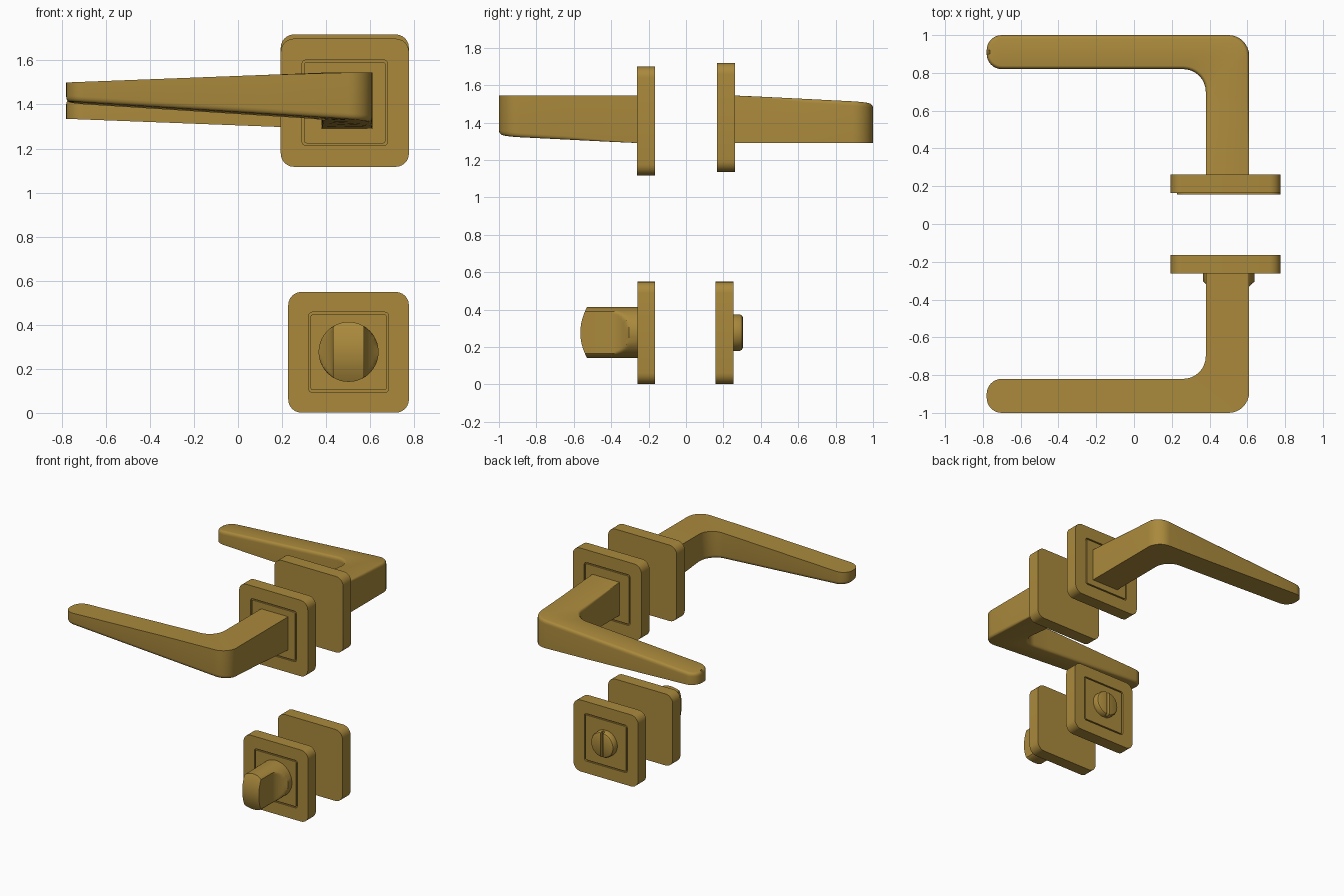
import bpy, bmesh, math
from math import sin, cos, pi

if "Cube" in bpy.data.objects:
    bpy.data.objects.remove(bpy.data.objects["Cube"])

brass = bpy.data.materials.new("brass")
brass.diffuse_color = (0.40, 0.25, 0.045, 1)
brass.use_nodes = True
brass.node_tree.nodes["Principled BSDF"].inputs["Base Color"].default_value = brass.diffuse_color


def finish(name, bm):
    bmesh.ops.recalc_face_normals(bm, faces=bm.faces)
    me = bpy.data.meshes.new(name)
    bm.to_mesh(me)
    bm.free()
    me.materials.append(brass)
    ob = bpy.data.objects.new(name, me)
    bpy.context.collection.objects.link(ob)
    bpy.ops.object.select_all(action='DESELECT')
    ob.select_set(True)
    bpy.context.view_layer.objects.active = ob
    bpy.ops.object.shade_smooth_by_angle(angle=math.radians(30))
    return ob


def loft(bm, rings, strip_end=False):
    """Skin equal-length rings and close both ends."""
    vs = [[bm.verts.new(p) for p in r] for r in rings]
    n = len(vs[0])
    for a, b in zip(vs, vs[1:]):
        for i in range(n):
            j = (i + 1) % n
            bm.faces.new((a[i], a[j], b[j], b[i]))
    bm.faces.new(vs[0])
    e = vs[-1]
    if strip_end:
        for i in range(n // 2):
            q = list(dict.fromkeys((e[i], e[i + 1], e[n - i - 1], e[(n - i) % n])))
            bm.faces.new(q)
    else:
        bm.faces.new(e)


def rounded_square(cx, cz, half, r, y, seg=6):
    pts = []
    for k, (sx, sz) in enumerate(((1, 1), (-1, 1), (-1, -1), (1, -1))):
        for i in range(seg + 1):
            a = pi / 2 * (k + i / seg)
            pts.append((cx + sx * (half - r) + r * cos(a), y,
                        cz + sz * (half - r) + r * sin(a)))
    return pts


def plate(name, cx, cz, half, groove, y_in, y_out):
    """Rounded square plate with a thin square groove on its outer face."""
    deep = y_out - math.copysign(0.012, y_out)
    bm = bmesh.new()
    loft(bm, [rounded_square(cx, cz, h, r, y) for h, r, y in (
        (half, 0.06, y_in), (half, 0.06, y_out),
        (groove, 0.018, y_out), (groove, 0.018, deep),
        (groove - 0.01, 0.01, deep), (groove - 0.01, 0.01, y_out))])
    finish(name, bm)


def lever(name, flip):
    """Tapered lever: neck, rounded elbow, arm and round tip."""
    # stations: inner point, inner normal, outer point, outer normal
    st = [((0.38, y), (-1, 0), (0.61, y), (1, 0)) for y in (-0.25, -0.40, -0.55, -0.65)]
    for i in range(9):
        a = pi / 2 * i / 8
        st.append(((0.26 + 0.12 * cos(a), -0.70 - 0.12 * sin(a)), (-cos(a), sin(a)),
                   (0.50 + 0.11 * cos(a), -0.89 - 0.11 * sin(a)), (cos(a), -sin(a))))
        if i:  # inner wall faces into the elbow
            st[-1] = (st[-1][0], (-cos(a), sin(a)), st[-1][2], st[-1][3])
    for x in (0.12, -0.1, -0.3, -0.5):
        st.append(((x, -0.82), (0, 1), (x, -1.0), (0, -1)))
    for i in range(9):
        a = pi / 2 * i / 8
        x, h = -0.70 - 0.08 * sin(a), 0.01 + 0.08 * cos(a)
        st.append(((x, -0.91 + h), (-sin(a), cos(a)), (x, -0.91 - h), (-sin(a), -cos(a))))

    def top(x, y):
        return 1.545 - 0.045 * min(1, max(0, (0.40 - x) / 1.18))

    def bottom(x, y):
        w = min(1, max(0, (-0.265 - y) / 0.5))
        return 1.29 + 0.037 * max(0, (-0.265 - y) / 0.735) + 0.088 * w * (0.61 - x) / 1.39

    rings = []
    for inner, ni, outer, no in st:
        k = min(1, max(0.02, (-0.25 - inner[1]) / 0.5))
        ring = [(*inner, top(*inner)), (*outer, top(*outer))]
        arcs = []
        for p, nrm in ((outer, no), (inner, ni)):
            arc = []
            for j in range(5):
                t = pi / 2 * j / 4
                d = 0.018 * k * (1 - cos(t))
                arc.append((p[0] - nrm[0] * d, p[1] - nrm[1] * d,
                            bottom(*p) + 0.026 * k * (1 - sin(t))))
            arcs.append(arc)
        rings.append(ring + arcs[0] + arcs[1][::-1])
    if flip:  # rear lever is the front one turned over about the x axis
        rings = [[(x, -y, 2.835 - z) for x, y, z in r] for r in rings]
    bm = bmesh.new()
    loft(bm, rings)
    finish(name, bm)


# Lever plates and levers
plate("front_lever_plate", 0.485, 1.408, 0.291, 0.194, -0.165, -0.263)
plate("rear_lever_plate", 0.485, 1.427, 0.291, 0.194, 0.165, 0.263)
lever("front_lever", False)
lever("rear_lever", True)

# Lock plates
CX, CZ = 0.502, 0.275
plate("front_lock_plate", CX, CZ, 0.274, 0.182, -0.165, -0.258)
plate("rear_lock_plate", CX, CZ, 0.274, 0.182, 0.157, 0.254)

# Thumb turn: round knob scooped on both sides into a blade with a domed end
R, N = 0.136, 64
stations = [(0.25, R), (0.305, R)]
stations += [(0.305 + 0.11 * s, 0.07 + 0.066 * (1 - s) ** 2) for s in [i / 8 for i in range(1, 9)]]
stations += [(0.50, 0.07), (0.565, 0.07)]
rings = []
for y, d in stations:
    ring = []
    for i in range(N):
        a = 2 * pi * i / N
        x, z = R * sin(a), R * cos(a)
        dome = 0.036 * (z / R) ** 2 if y > 0.56 else 0
        ring.append((CX + max(-d, min(d, x)), -y + dome, CZ + 0.002 + z))
    rings.append(ring)
bm = bmesh.new()
loft(bm, rings, strip_end=True)
finish("thumb_turn", bm)

# Emergency release: disc with a vertical slot between two raised halves
bm = bmesh.new()
for side in (-1, 1):
    rings = []
    for y, r in ((0.25, 0.098), (0.288, 0.098), (0.299, 0.092), (0.305, 0.08)):
        lim = math.asin(0.011 / r)
        angs = [lim + (pi - 2 * lim) * i / 24 for i in range(25)]
        rings.append([(CX + side * r * sin(a), y, CZ + 0.002 + r * cos(a)) for a in angs])
    loft(bm, rings)
loft(bm, [[(CX + 0.096 * cos(2 * pi * i / 48), y, CZ + 0.002 + 0.096 * sin(2 * pi * i / 48))
           for i in range(48)] for y in (0.25, 0.278)])
finish("release_button", bm)
